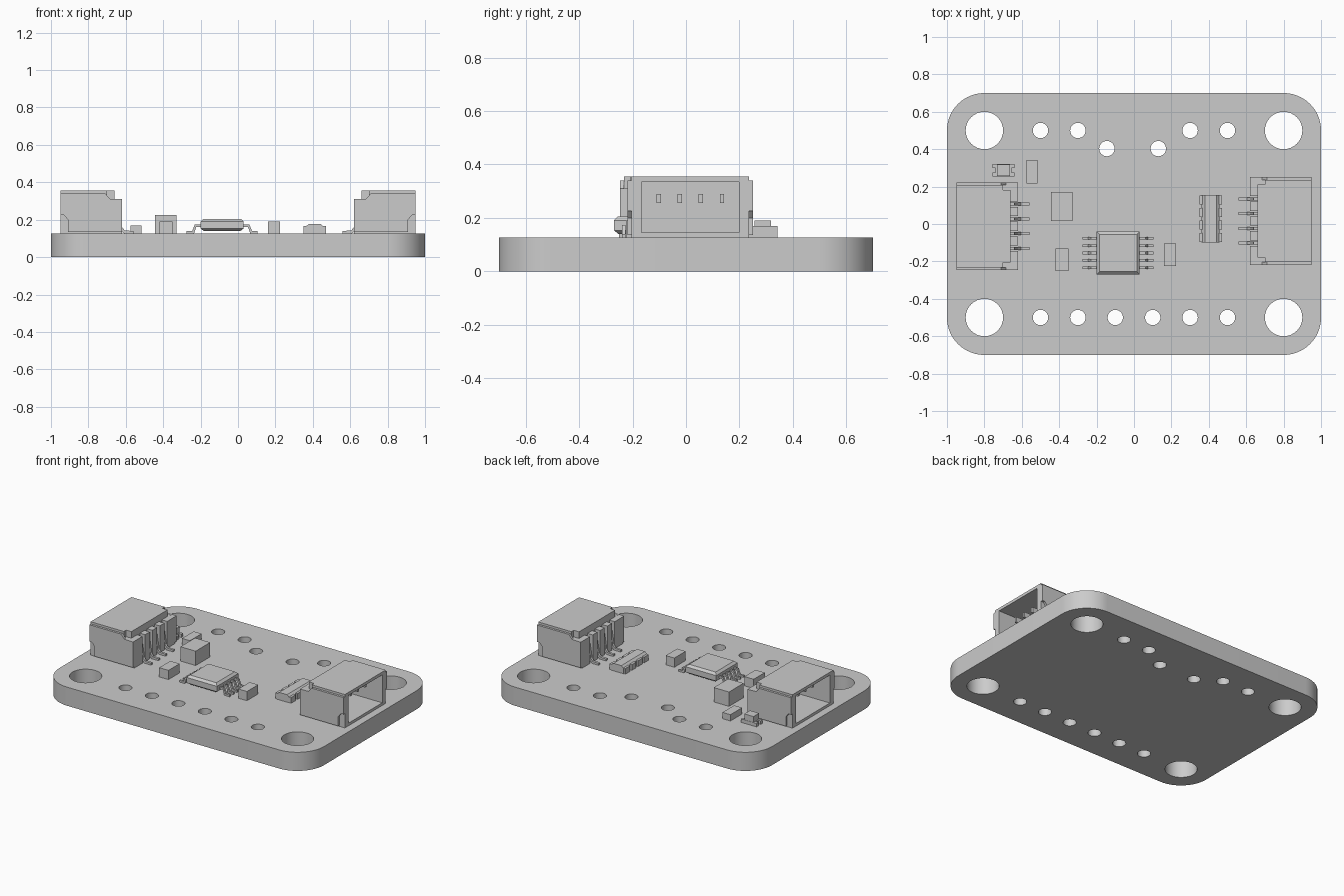
import bpy, bmesh, math
from mathutils import Matrix, Vector

if "Cube" in bpy.data.objects:
    bpy.data.objects.remove(bpy.data.objects["Cube"], do_unlink=True)

grey = bpy.data.materials.new("light grey")
grey.use_nodes = True
colour = (0.6, 0.6, 0.6, 1)
grey.diffuse_color = colour
grey.node_tree.nodes["Principled BSDF"].inputs["Base Color"].default_value = colour

TOP = 0.127  # upper face of the board


def box(bm, x, y, z):
    """Box from (low, high) ranges."""
    lo, hi = zip(x, y, z)
    mid = [(a + b) / 2 for a, b in zip(lo, hi)]
    size = [b - a for a, b in zip(lo, hi)]
    mat = Matrix.Translation(mid) @ Matrix.Diagonal(size + [1])
    bmesh.ops.create_cube(bm, size=1, matrix=mat)


def prism(bm, profile, y0, y1):
    """Extrude an x-z profile along y."""
    face = bm.faces.new([bm.verts.new((x, y0, z)) for x, z in profile])
    new = bmesh.ops.extrude_face_region(bm, geom=[face])["geom"]
    verts = [v for v in new if isinstance(v, bmesh.types.BMVert)]
    bmesh.ops.translate(bm, verts=verts, vec=(0, y1 - y0, 0))


def finish(bm, name, matrix=Matrix()):
    bmesh.ops.recalc_face_normals(bm, faces=bm.faces)
    mesh = bpy.data.meshes.new(name)
    bm.to_mesh(mesh)
    bm.free()
    mesh.materials.append(grey)
    ob = bpy.data.objects.new(name, mesh)
    ob.matrix_world = matrix
    bpy.context.collection.objects.link(ob)
    return ob


def simple_block(name, x, y, height):
    bm = bmesh.new()
    box(bm, x, y, (TOP, height))
    finish(bm, name)


# Board outline with mounting and pin holes
def arc(cx, cy, r, start, sweep, n):
    return [(cx + r * math.cos(start + sweep * i / n),
             cy + r * math.sin(start + sweep * i / n)) for i in range(n + 1)]


outline = []
for i, (sx, sy) in enumerate([(1, 1), (-1, 1), (-1, -1), (1, -1)]):
    outline += arc(sx * 0.8, sy * 0.5, 0.2, i * math.pi / 2, math.pi / 2, 16)
loops = [outline]
holes = [(sx * 0.8, sy * 0.5, 0.1) for sx in (-1, 1) for sy in (-1, 1)]
holes += [(-0.5 + 0.2 * i, -0.5, 0.041) for i in range(6)]
holes += [(x, 0.5, 0.041) for x in (-0.5, -0.3, 0.3, 0.5)]
holes += [(x, 0.403, 0.041) for x in (-0.145, 0.13)]
for cx, cy, r in holes:
    loops.append(arc(cx, cy, r, 0, 2 * math.pi, 32)[:-1])

curve = bpy.data.curves.new("board", "CURVE")
curve.dimensions = "2D"
curve.fill_mode = "BOTH"
curve.extrude = TOP / 2
for pts in loops:
    s = curve.splines.new("POLY")
    s.points.add(len(pts) - 1)
    for p, (x, y) in zip(s.points, pts):
        p.co = (x, y, 0, 1)
    s.use_cyclic_u = True
curve.materials.append(grey)
board = bpy.data.objects.new("board", curve)
board.location.z = TOP / 2
bpy.context.collection.objects.link(board)
bpy.context.view_layer.objects.active = board
board.select_set(True)
bpy.ops.object.convert(target="MESH")
bpy.ops.object.shade_smooth_by_angle(angle=math.radians(30))


# Cable sockets: open box facing outward, slotted rear, bent pins
def socket(side, matrix):
    bm = bmesh.new()
    half, inner = 0.22, 0.183
    front, back, rear = 0.95, 0.70, 0.66
    box(bm, (back, front), (-half, half), (TOP, 0.145))
    box(bm, (back, front), (-half, half), (0.335, 0.355))
    box(bm, (rear, back), (-half, half), (TOP, 0.31))
    box(bm, (rear, back), (-0.195, 0.195), (0.31, 0.355))
    slab = [(0.62, 0.135), (0.91, 0.135), (0.91, 0.2), (0.93, 0.225),
            (front, 0.225), (front, 0.34), (0.71, 0.34), (0.685, 0.312), (0.62, 0.31)]
    for s in (-1, 1):
        box(bm, (back, front), sorted((s * inner, s * half)), (0.145, 0.335))
        prism(bm, slab, s * half, s * (half + 0.015))
        box(bm, (0.62, rear), sorted((s * 0.133, s * half)), (TOP, 0.31))
    for i in (-1, 0, 1):
        box(bm, (0.62, rear), (i * 0.079 - 0.025, i * 0.079 + 0.025), (TOP, 0.31))
    finish(bm, side + "_socket_housing", matrix)

    bm = bmesh.new()
    pin = [(0.56, TOP), (0.61, TOP), (0.635, 0.15), (0.66, 0.255), (0.66, 0.285),
           (0.64, 0.285), (0.62, 0.16), (0.605, 0.142), (0.56, 0.14)]
    for i in range(4):
        y = (i - 1.5) * 0.079
        prism(bm, pin, y - 0.008, y + 0.008)
        box(bm, (0.70, 0.87), (y - 0.008, y + 0.008), (0.255, 0.29))
    finish(bm, side + "_socket_pins", matrix)


socket("left", Matrix.Translation((0, 0.016, 0)))
socket("right", Matrix.Translation((0, -0.012, 0)) @ Matrix.Rotation(math.pi, 4, "Z"))

# Chip body with sloped edges, and its legs
bm = bmesh.new()
cx, cy = -0.085, -0.155
rings = []
for h, z in ((0.098, 0.14), (0.115, 0.153), (0.115, 0.19), (0.1, 0.205)):
    rings.append([bm.verts.new((cx + sx * h, cy + sy * h, z))
                  for sx, sy in ((-1, -1), (1, -1), (1, 1), (-1, 1))])
for a, b in zip(rings, rings[1:]):
    for i in range(4):
        bm.faces.new((a[i], a[i - 1], b[i - 1], b[i]))
bm.faces.new(rings[0])
bm.faces.new(rings[-1])
finish(bm, "chip_body")

bm = bmesh.new()
leg = [(0.19, TOP), (0.15, TOP), (0.138, 0.162), (0.11, 0.162), (0.11, 0.174),
       (0.146, 0.174), (0.16, 0.139), (0.19, 0.139)]
for i in range(5):
    y = cy + (i - 2) * 0.039
    for s in (-1, 1):
        prism(bm, [(cx + s * x, z) for x, z in leg], y - 0.007, y + 0.007)
finish(bm, "chip_legs")

# Plain block components
simple_block("large_capacitor", (-0.445, -0.33), (0.015, 0.172), 0.225)
simple_block("front_capacitor", (-0.42, -0.35), (-0.25, -0.13), 0.19)
simple_block("chip_capacitor", (0.16, 0.225), (-0.225, -0.103), 0.19)
simple_block("back_resistor", (-0.575, -0.515), (0.217, 0.342), 0.17)

# Resistor array: core with four pairs of terminals
bm = bmesh.new()
core = [(0.362, TOP), (0.458, TOP), (0.458, 0.163), (0.44, 0.178), (0.38, 0.178), (0.362, 0.163)]
prism(bm, core, -0.1, 0.155)
for i in range(4):
    y = 0.0275 + (i - 1.5) * 0.067
    for x in ((0.35, 0.375), (0.445, 0.47)):
        box(bm, x, (y - 0.024, y + 0.024), (TOP, 0.166))
finish(bm, "resistor_array")

# Indicator lamp: raised lens on a base with notched ends
bm = bmesh.new()
box(bm, (-0.74, -0.655), (0.255, 0.32), (TOP, 0.15))
box(bm, (-0.732, -0.663), (0.257, 0.318), (0.15, 0.19))
for x in ((-0.757, -0.74), (-0.655, -0.638)):
    for y in ((0.255, 0.275), (0.3, 0.32)):
        box(bm, x, y, (TOP, 0.15))
finish(bm, "indicator_lamp")
